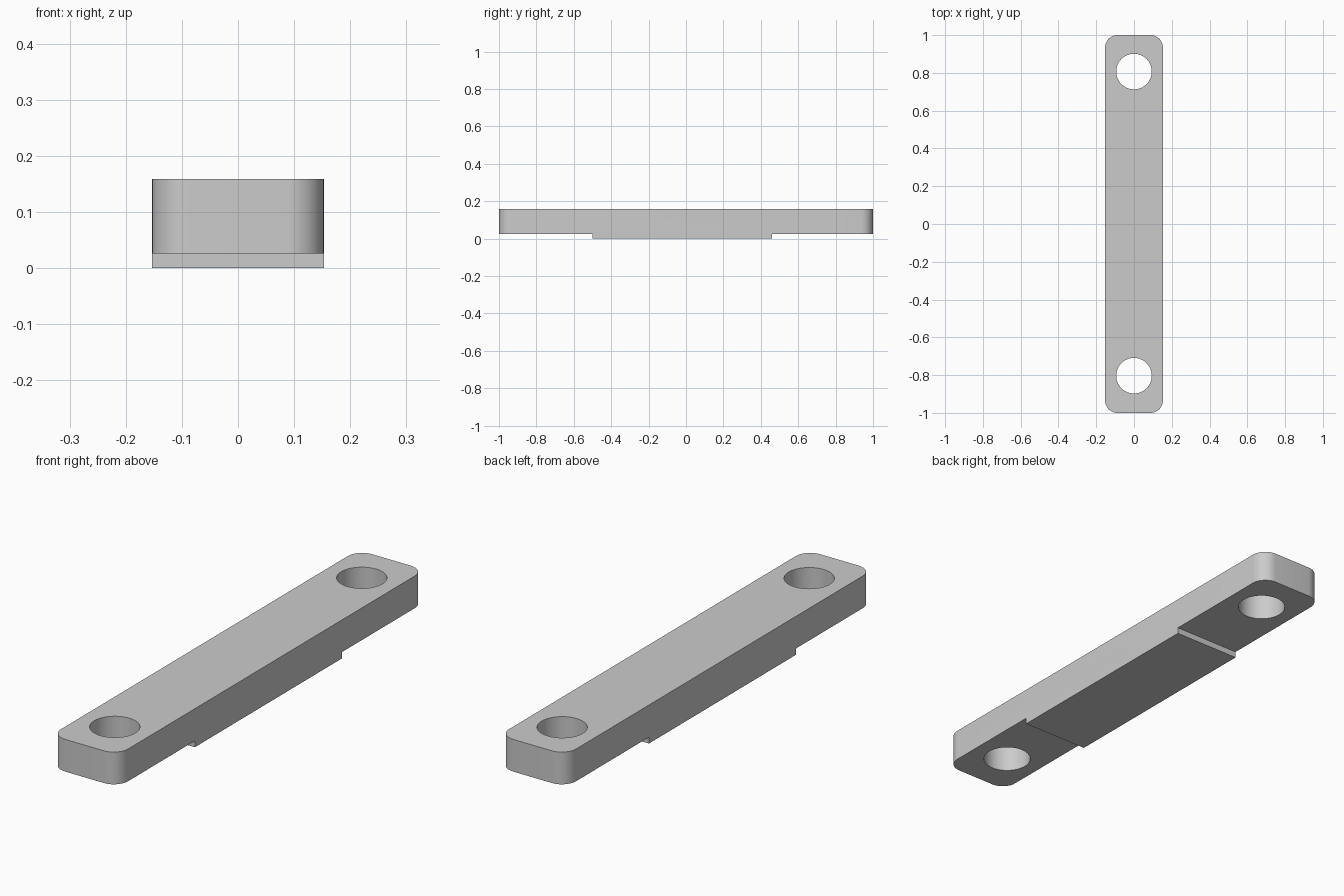
import bpy
import bmesh
import math

if "Cube" in bpy.data.objects:
    bpy.data.objects.remove(bpy.data.objects["Cube"], do_unlink=True)

HALF_WIDTH = 0.153
TOP = 0.159
STEP = 0.026
CORNER = 0.065
HOLE_RADIUS = 0.094

grey = bpy.data.materials.new("plain grey")
grey.use_nodes = True
grey.diffuse_color = (0.6, 0.6, 0.6, 1)
grey.node_tree.nodes["Principled BSDF"].inputs["Base Color"].default_value = (0.6, 0.6, 0.6, 1)

# Bar: stepped side profile extruded across the width
profile = [(-1, STEP), (-0.5, STEP), (-0.5, 0), (0.46, 0),
           (0.46, STEP), (1, STEP), (1, TOP), (-1, TOP)]
bm = bmesh.new()
side = bm.faces.new([bm.verts.new((-HALF_WIDTH, y, z)) for y, z in profile])
extruded = bmesh.ops.extrude_face_region(bm, geom=[side])["geom"]
bmesh.ops.translate(bm, vec=(2 * HALF_WIDTH, 0, 0),
                    verts=[v for v in extruded if isinstance(v, bmesh.types.BMVert)])

# Rounded vertical corners at both ends
corners = [e for e in bm.edges
           if all(abs(v.co.y) > 0.99 for v in e.verts)
           and abs(e.verts[0].co.z - e.verts[1].co.z) > 0.1]
bmesh.ops.bevel(bm, geom=corners, offset=CORNER, segments=10,
                profile=0.5, affect='EDGES')
bmesh.ops.recalc_face_normals(bm, faces=bm.faces)
mesh = bpy.data.meshes.new("mounting_bar")
bm.to_mesh(mesh)
bm.free()
bar = bpy.data.objects.new("mounting_bar", mesh)
bpy.context.collection.objects.link(bar)
mesh.materials.append(grey)

# Round through holes
for y in (-0.803, 0.807):
    bpy.ops.mesh.primitive_cylinder_add(vertices=64, radius=HOLE_RADIUS,
                                        depth=1, location=(0, y, 0))
    cutter = bpy.context.object
    cutter.name = "hole_cutter"
    cutter.hide_render = True
    cutter.data.materials.append(grey)
    cut = bar.modifiers.new("hole", 'BOOLEAN')
    cut.operation = 'DIFFERENCE'
    cut.solver = 'EXACT'
    cut.object = cutter
    bpy.context.view_layer.objects.active = bar
    bpy.ops.object.modifier_apply(modifier=cut.name)
    bpy.data.objects.remove(cutter, do_unlink=True)

# Smooth curves with crisp edges
bpy.ops.object.select_all(action='DESELECT')
bar.select_set(True)
bpy.context.view_layer.objects.active = bar
bpy.ops.object.shade_smooth_by_angle(angle=math.radians(30))
